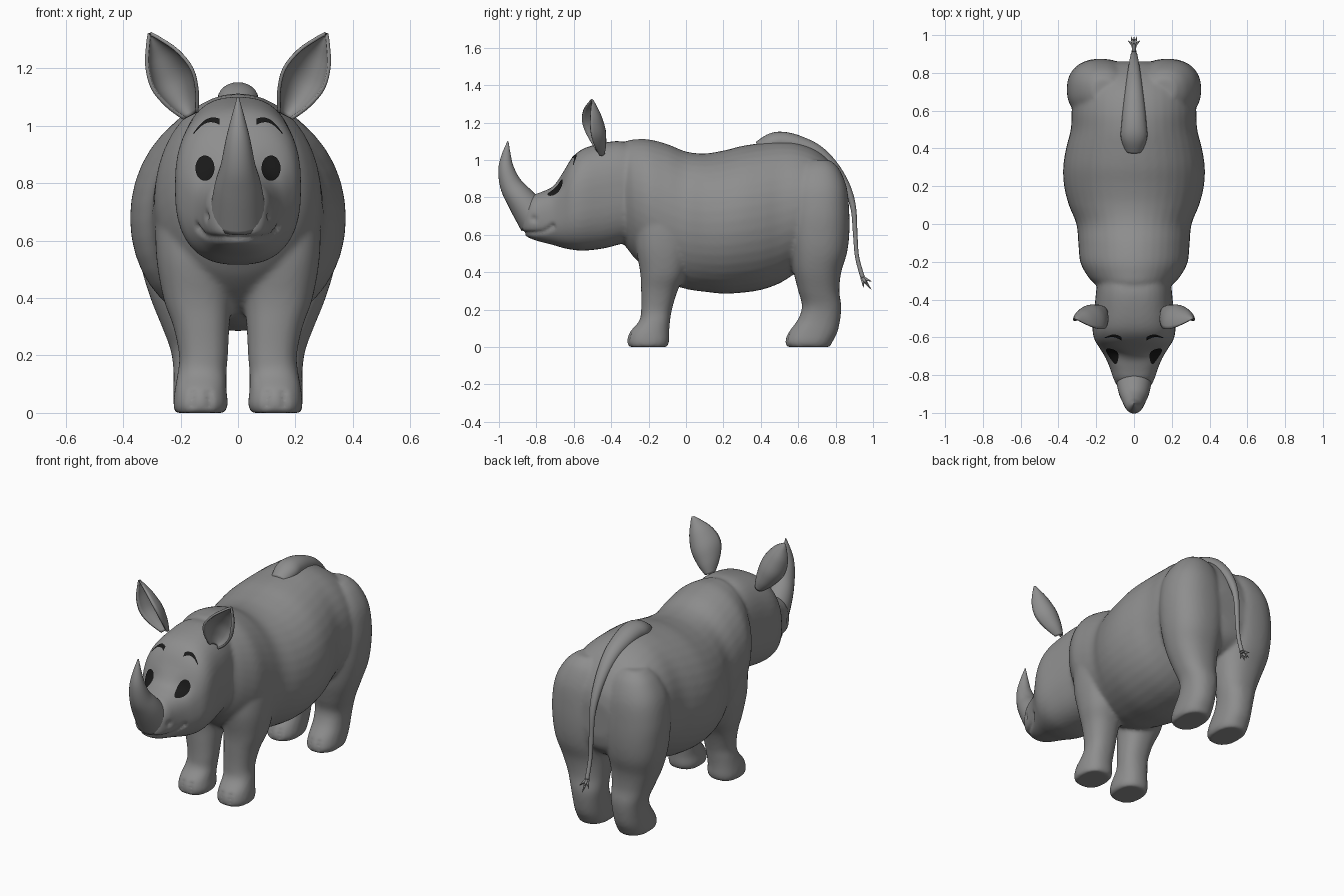
import bpy
import bmesh
from math import sin, cos, pi, exp, copysign
from mathutils import Vector
from mathutils.bvhtree import BVHTree

cube = bpy.data.objects.get("Cube")
if cube:
    bpy.data.objects.remove(cube)


def material(name, rgb):
    m = bpy.data.materials.new(name)
    m.use_nodes = True
    m.diffuse_color = (*rgb, 1)
    m.node_tree.nodes["Principled BSDF"].inputs["Base Color"].default_value = (*rgb, 1)
    return m


GREY = material("hide_grey", (0.27, 0.27, 0.27))
BLACK = material("eye_black", (0.01, 0.01, 0.01))


def finish(bm, name, mat):
    bmesh.ops.remove_doubles(bm, verts=bm.verts, dist=1e-5)
    bmesh.ops.recalc_face_normals(bm, faces=bm.faces)
    for f in bm.faces:
        f.smooth = True
    mesh = bpy.data.meshes.new(name)
    bm.to_mesh(mesh)
    bm.free()
    mesh.materials.append(mat)
    ob = bpy.data.objects.new(name, mesh)
    bpy.context.collection.objects.link(ob)
    return ob


def dense(rows, k=6):
    """Catmull-Rom interpolation between rows of numbers."""
    rows = [Vector(r) for r in rows]
    out = []
    for i in range(len(rows) - 1):
        a, b, c, d = rows[max(i - 1, 0)], rows[i], rows[i + 1], rows[min(i + 2, len(rows) - 1)]
        for j in range(k):
            t = j / k
            out.append(b + (c - a) * (t / 2) + (a * 2 - b * 5 + c * 4 - d) * (t * t / 2)
                       + (b * 3 - a - c * 3 + d) * (t ** 3 / 2))
    return out + [rows[-1]]


def skin_rings(bm, rings):
    loops = [[bm.verts.new(p) for p in ring] for ring in rings]
    n = len(loops[0])
    for lo, hi in zip(loops, loops[1:]):
        for i in range(n):
            bm.faces.new((lo[i], lo[(i + 1) % n], hi[(i + 1) % n], hi[i]))
    bm.faces.new(loops[0])
    bm.faces.new(loops[-1])


def oval(a, b, p, n=40):
    for i in range(n):
        c, s = cos(2 * pi * i / n), sin(2 * pi * i / n)
        yield (a * copysign(abs(c) ** (2 / p), c), b * copysign(abs(s) ** (2 / p), s))


def loft_y(bm, rows, p):
    """Rows are y, half width, bottom, top."""
    skin_rings(bm, [[(u, y, (lo + hi) / 2 + v) for u, v in oval(w, (hi - lo) / 2, p)]
                    for y, w, lo, hi in dense(rows)])


def loft_z(bm, rows, side, p=2.3):
    """Rows are z, inner x, outer x, front y, back y."""
    skin_rings(bm, [[(side * ((x0 + x1) / 2 + u), (y0 + y1) / 2 + v, z)
                     for u, v in oval((x1 - x0) / 2, (y1 - y0) / 2, p)]
                    for z, x0, x1, y0, y1 in dense(rows)])


def tube(name, rows):
    """Rows are y, z, half width, half thickness along a centre path."""
    pts = dense(rows)
    rings = []
    for i, (y, z, w, r) in enumerate(pts):
        t = pts[min(i + 1, len(pts) - 1)] - pts[max(i - 1, 0)]
        t = Vector((t[0], t[1])).normalized()
        rings.append([(u, y - t.y * v, z + t.x * v) for u, v in oval(w, r, 2, 24)])
    bm = bmesh.new()
    skin_rings(bm, rings)
    return finish(bm, name, GREY)


# Torso, head and legs, fused into one skin
bm = bmesh.new()
loft_y(bm, [(-.34, .17, .56, 1.08), (-.31, .215, .52, 1.105), (-.27, .25, .47, 1.11),
            (-.2, .285, .41, 1.11), (-.1, .295, .345, 1.085), (0, .305, .31, 1.045),
            (.1, .345, .295, 1.035), (.2, .37, .285, 1.05), (.3, .375, .29, 1.075),
            (.4, .36, .305, 1.09), (.5, .335, .34, 1.1), (.6, .33, .4, 1.09),
            (.7, .32, .43, 1.05), (.78, .28, .46, .98), (.84, .2, .52, .88),
            (.86, .1, .6, .8)], 2.05)
loft_y(bm, [(-.25, .19, .58, 1.07), (-.35, .2, .55, 1.1), (-.45, .21, .525, 1.09),
            (-.55, .22, .515, 1.06), (-.61, .21, .52, 1.01), (-.66, .18, .53, .93),
            (-.71, .15, .545, .86), (-.77, .125, .56, .83), (-.82, .11, .575, .81),
            (-.86, .085, .595, .76), (-.875, .05, .61, .7)], 2.5)
for side in (-1, 1):
    loft_z(bm, [(0, .045, .22, -.305, -.1), (.03, .035, .225, -.315, -.09),
                (.08, .04, .22, -.3, -.09), (.14, .04, .21, -.25, -.085),
                (.2, .035, .205, -.24, -.075), (.3, .03, .225, -.24, -.045),
                (.4, .02, .26, -.245, 0), (.55, 0, .285, -.27, .03),
                (.7, .02, .28, -.26, .03), (.8, .06, .22, -.22, 0)], side)
    loft_z(bm, [(0, .05, .215, .54, .77), (.03, .04, .225, .53, .785),
                (.08, .04, .225, .55, .81), (.15, .04, .225, .6, .825),
                (.22, .035, .235, .62, .83), (.3, .03, .265, .6, .82),
                (.4, .02, .305, .575, .83), (.5, .01, .335, .56, .86),
                (.6, 0, .35, .55, .873), (.72, 0, .355, .55, .873),
                (.85, .02, .335, .56, .86), (.95, .05, .28, .6, .82),
                (1, .1, .22, .65, .77)], side)
body = finish(bm, "body", GREY)
remesh = body.modifiers.new("fuse", "REMESH")
remesh.mode = "VOXEL"
remesh.voxel_size = 0.011
remesh.use_smooth_shade = True
smooth = body.modifiers.new("soften", "SMOOTH")
smooth.factor = 0.5
smooth.iterations = 8
dg = bpy.context.evaluated_depsgraph_get()
fused = bpy.data.meshes.new_from_object(body.evaluated_get(dg))
body.modifiers.clear()
body.data = fused
fused.materials.clear()
fused.materials.append(GREY)

# Mouth line, nostrils, eye sockets and toe grooves pressed into the skin
mouth = dense([(0, -.875, .605), (.06, -.86, .603), (.1, -.81, .605),
               (.125, -.76, .615), (.145, -.715, .645)], 5)
dents = [(p, .014, .014) for p in mouth]
dents += [(Vector((.1, -.81, .685)), .016, .02), (Vector((.1, -.68, .86)), .05, .012)]
dents += [(Vector((x, y, z)), .013, .008) for x in (.1, .16)
          for y in (-.305, .54) for z in (.03, .05, .07)]
normals = [v.normal.copy() for v in fused.vertices]
for v, normal in zip(fused.vertices, normals):
    q = Vector((abs(v.co.x), v.co.y, v.co.z))
    push = max(depth * exp(-((q - p).length / r) ** 2) for p, r, depth in dents)
    if push > 1e-4:
        v.co -= normal * push
    v.co.z = max(v.co.z, 0)
for f in fused.polygons:
    f.use_smooth = True

# Eyes and brows as thin plates laid on the face
surface = BVHTree.FromPolygons([v.co for v in fused.vertices],
                               [f.vertices[:] for f in fused.polygons])


def plate(name, place, nu, nv):
    bm = bmesh.new()
    grid = []
    for i in range(nu + 1):
        row = []
        for j in range(nv + 1):
            x, z = place(i / nu, j / nv)
            hit, normal, _, _ = surface.ray_cast(Vector((x, -2, z)), Vector((0, 1, 0)))
            row.append(bm.verts.new(hit + Vector((0, -.006, .002))))
        grid.append(row)
    for a, b in zip(grid, grid[1:]):
        for j in range(nv):
            bm.faces.new((a[j], a[j + 1], b[j + 1], b[j]))
    ob = finish(bm, name, BLACK)
    for f in ob.data.polygons:
        if f.normal.y > 0:
            f.flip()


for side, label in ((1, "left"), (-1, "right")):
    plate(label + "_eye", lambda u, v: (side * (.115 + .033 * u * cos(2 * pi * v)),
                                        .85 + .044 * u * sin(2 * pi * v)), 5, 28)
    plate(label + "_brow", lambda u, v: (side * (.065 + .09 * u),
                                         1.012 - .042 * u * u + .016 * (v - .5) * (1.3 - u)
                                         + .012 * sin(pi * u)), 14, 3)

    # Cupped leaf-shaped ear
    bm = bmesh.new()
    base, tip = Vector((.165, -.47, 1.035)), Vector((.307, -.505, 1.32))
    across, back = Vector((.85, .3, -.42)), Vector((-.1, 1, .05))
    widths = dense([(0, .025), (.2, .06), (.45, .08), (.7, .062), (.9, .025), (1, .002)], 4)
    grid = []
    for t, w in widths:
        centre = base.lerp(tip, t) + Vector((0, -.045 * sin(pi * t), 0))
        row = [centre + across * w * sin(a) + back * w * 1.15 * cos(a)
               for a in (pi / 2 * (k / 8 - 1) for k in range(17))]
        grid.append([bm.verts.new((side * p.x, p.y, p.z)) for p in row])
    for a, b in zip(grid, grid[1:]):
        for j in range(16):
            bm.faces.new((a[j], a[j + 1], b[j + 1], b[j]))
    ear = finish(bm, label + "_ear", GREY)
    shell = ear.modifiers.new("thickness", "SOLIDIFY")
    shell.thickness = 0.012
    shell.offset = 0

# Horn and tail
tube("horn", [(-.8, .68, .1, .1), (-.885, .79, .082, .076), (-.935, .865, .06, .06),
              (-.961, .95, .043, .043), (-.961, 1.025, .024, .025), (-.952, 1.1, .003, .003)])
tube("tail", [(.39, 1.06, .05, .04), (.46, 1.09, .07, .053), (.52, 1.095, .067, .055),
              (.6, 1.08, .06, .05), (.7, 1.04, .048, .04), (.79, .96, .036, .03),
              (.86, .85, .025, .022), (.895, .74, .018, .015), (.905, .6, .014, .012),
              (.915, .48, .012, .011), (.945, .37, .012, .012)])

# Tail tuft: a splayed cluster of small points
bm = bmesh.new()
root, along = Vector((.0, .945, .368)), Vector((0, .6, -.8))
up = Vector((0, .8, .6))
for k in range(7):
    a = 2 * pi * k / 6
    spread = 0 if k == 6 else .75
    d = (along + (Vector((1, 0, 0)) * cos(a) + up * sin(a)) * spread).normalized()
    length = .075 if k == 6 else .052
    turn = d.to_track_quat("Z", "Y").to_matrix().to_4x4()
    turn.translation = root + d * length / 2
    bmesh.ops.create_cone(bm, cap_ends=True, segments=8, radius1=.013, radius2=.001,
                          depth=length, matrix=turn)
finish(bm, "tail_tuft", GREY)
